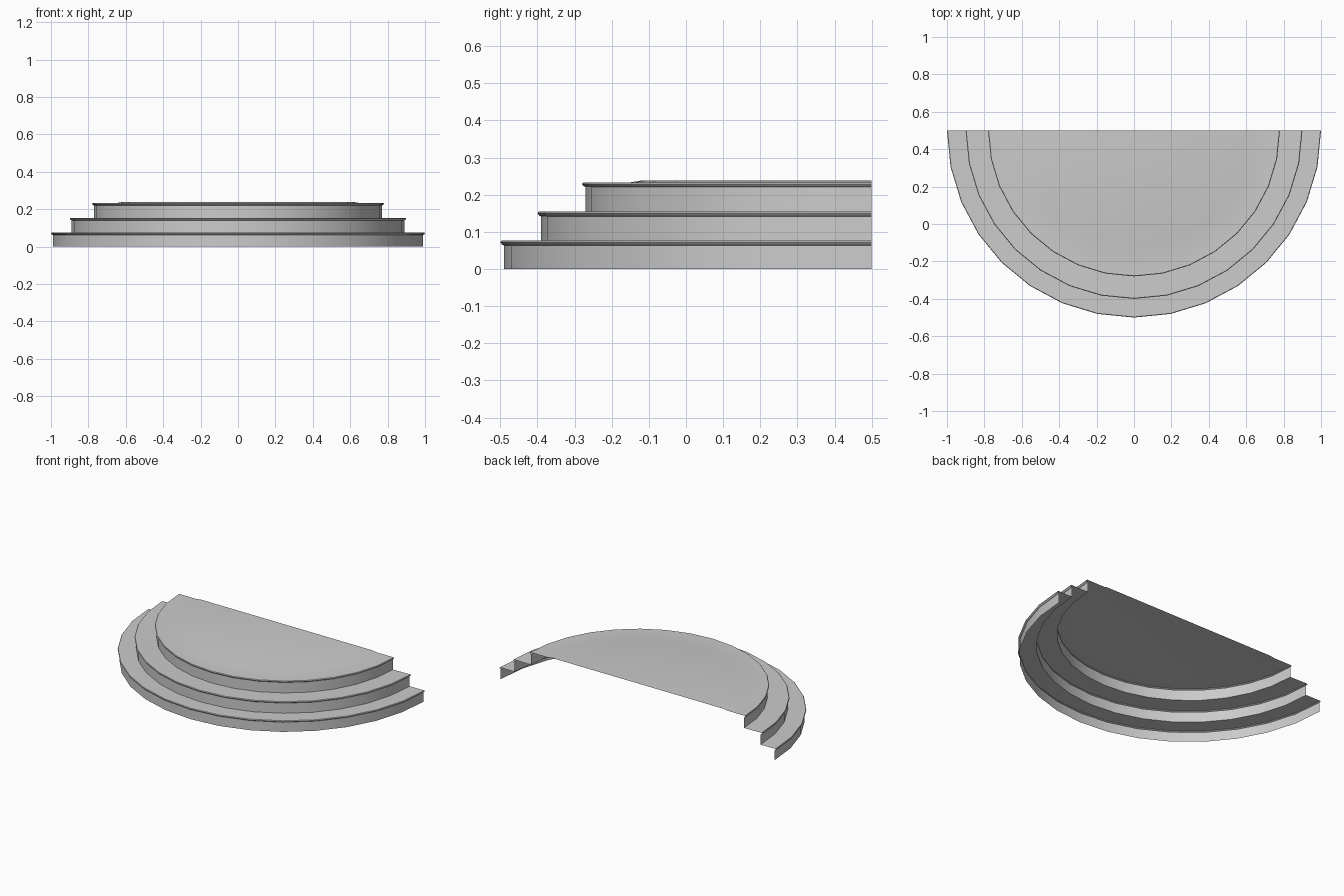
import bpy, bmesh
from math import sin, cos, pi

if "Cube" in bpy.data.objects:
    bpy.data.objects.remove(bpy.data.objects["Cube"])

SEGMENTS = 16
BACK_Y = 0.5

# Stepped cross-section (radius, height), with a rounded nosing on each step
profile = []
for wall, z0, z1 in [(0.99, 0.0, 0.075), (0.89, 0.075, 0.153), (0.77, 0.152, 0.232)]:
    profile += [(wall, z0), (wall, z1 - 0.012), (wall + 0.006, z1 - 0.009),
                (wall + 0.01, z1 - 0.003), (wall + 0.007, z1 + 0.001), (wall, z1 + 0.001)]
profile += [(0.65, 0.233), (0.62, 0.238)]

# Sweep the section through a half circle; underside and back stay open
bm = bmesh.new()
rings = []
for i in range(SEGMENTS + 1):
    a = pi + pi * i / SEGMENTS
    rings.append([bm.verts.new((r * cos(a), BACK_Y + r * sin(a), z)) for r, z in profile])
for a, b in zip(rings, rings[1:]):
    for j in range(len(profile) - 1):
        bm.faces.new((a[j], b[j], b[j + 1], a[j + 1]))

# Flat landing enclosed by the top step
bm.faces.new([ring[-1] for ring in rings])

mesh = bpy.data.meshes.new("half_round_steps")
bm.to_mesh(mesh)
bm.free()
steps = bpy.data.objects.new("half_round_steps", mesh)
bpy.context.collection.objects.link(steps)
bpy.context.view_layer.objects.active = steps
steps.select_set(True)
bpy.ops.object.shade_smooth_by_angle(angle=0.7)
